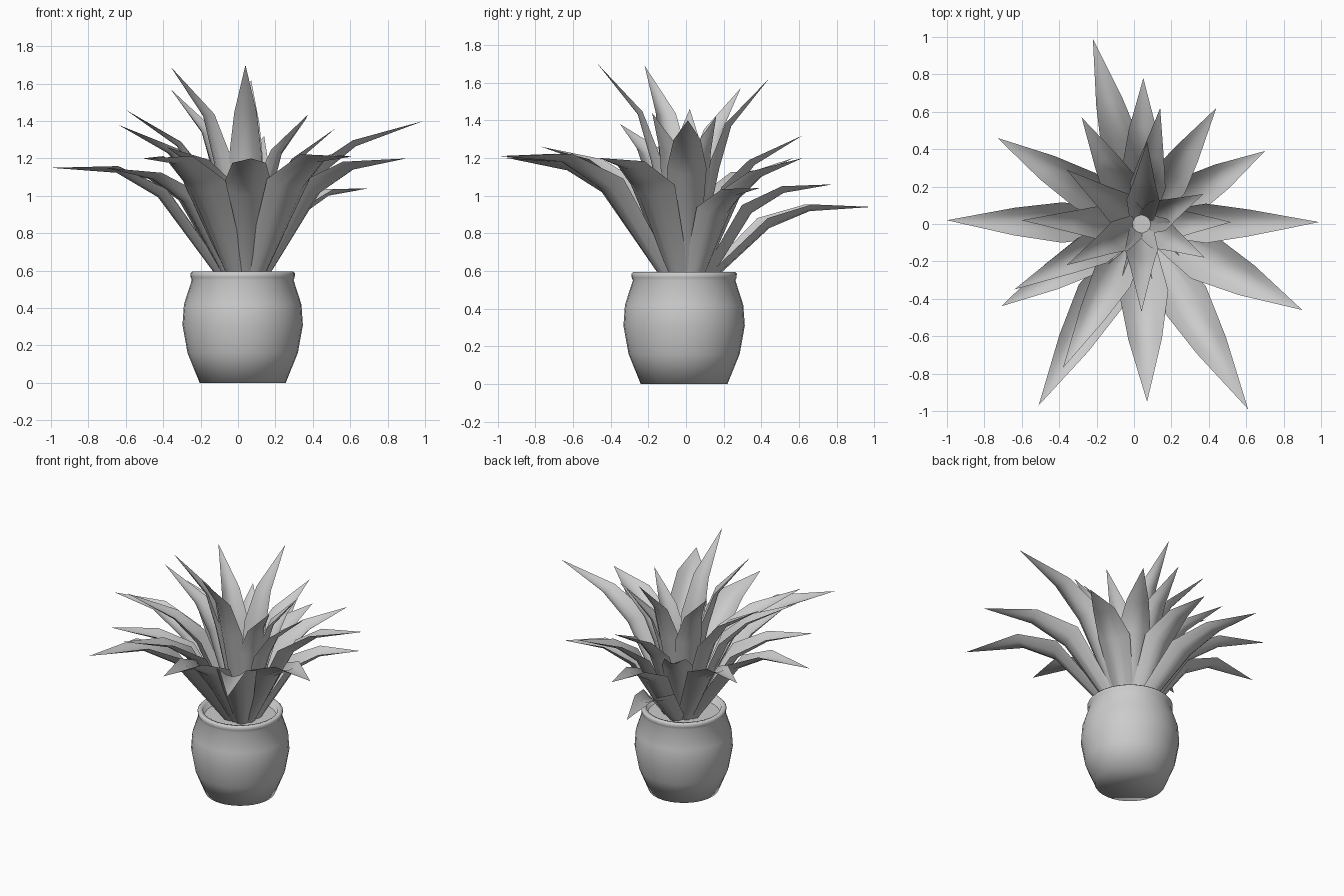
import bpy, bmesh, math
from mathutils import Vector

old = bpy.data.objects.get("Cube")
if old:
    bpy.data.objects.remove(old, do_unlink=True)

grey = bpy.data.materials.new("plain grey")
grey.use_nodes = True
grey.diffuse_color = (0.6, 0.6, 0.6, 1)
grey.node_tree.nodes["Principled BSDF"].inputs["Base Color"].default_value = (0.6, 0.6, 0.6, 1)

CENTRE = Vector((0.025, -0.01, 0))
HEART = Vector((0.04, 0.0, 0))


def finish(bm, name, angle):
    mesh = bpy.data.meshes.new(name)
    bm.to_mesh(mesh)
    bm.free()
    obj = bpy.data.objects.new(name, mesh)
    bpy.context.collection.objects.link(obj)
    mesh.materials.append(grey)
    bpy.ops.object.select_all(action="DESELECT")
    obj.select_set(True)
    bpy.context.view_layer.objects.active = obj
    bpy.ops.object.shade_smooth_by_angle(angle=math.radians(angle))
    return obj


def lathe(name, profile, sides=32):
    """Turn (radius, height) points around the pot axis, capping both ends."""
    bm = bmesh.new()
    rings = []
    for r, z in profile:
        rings.append([bm.verts.new(CENTRE + Vector((r * math.cos(a), r * math.sin(a), z)))
                      for a in (math.tau * i / sides for i in range(sides))])
    for low, high in zip(rings, rings[1:]):
        for i in range(sides):
            j = (i + 1) % sides
            bm.faces.new((low[i], low[j], high[j], high[i]))
    bm.faces.new(rings[0][::-1])
    bm.faces.new(rings[-1])
    return finish(bm, name, 85)


def leaf(name, tip, width):
    """Cupped pointed blade that rises from the soil and bends out to its tip."""
    tip = Vector(tip)
    flat = Vector((tip.x - HEART.x, tip.y - HEART.y, 0))
    reach, out = flat.length, flat.normalized()
    rise = tip.z - 0.54
    lean = min(reach / rise, 1.7)
    side = Vector((-out.y, out.x, 0))
    start = 0.005 + 0.06 * lean
    size = width * (0.72 + 0.28 * min(lean, 1.2))
    # Stations: part of reach, part of rise, half width, cup depth
    stations = [
        (start / reach, 0, 0.06, 0.05),
        (0.33 + 0.06 * lean, 0.50 + 0.16 * lean, 0.125 * size, 0.075 * size),
        (min(0.47 + 0.13 * lean, 0.66), min(0.76 + 0.08 * lean ** 2, 0.98),
         0.085 * size, 0.042 * size),
    ]
    path = [HEART + out * reach * u + Vector((0, 0, 0.54 + rise * v)) for u, v, w, c in stations]
    path.append(tip)
    bm = bmesh.new()
    rows = []
    for k, (u, v, w, cup) in enumerate(stations):
        along = (path[k + 1] - path[max(k - 1, 0)]).normalized()
        up = along.cross(side).normalized()
        if up.z < 0:
            up = -up
        rows.append([bm.verts.new(path[k] + side * w * t + up * cup * (t * t - 0.4))
                     for t in (-1, -0.5, 0, 0.5, 1)])
    point = bm.verts.new(tip)
    for low, high in zip(rows, rows[1:]):
        for i in range(4):
            bm.faces.new((low[i], high[i], high[i + 1], low[i + 1]))
    for i in range(4):
        bm.faces.new((rows[-1][i], point, rows[-1][i + 1]))
    bmesh.ops.recalc_face_normals(bm, faces=bm.faces)
    if sum(f.normal.z for f in bm.faces) < 0:
        bmesh.ops.reverse_faces(bm, faces=bm.faces)
    return finish(bm, name, 75)


# Pot: bulging wall, rolled rim, inner wall and soil surface
lathe("pot", [(0.23, 0), (0.295, 0.16), (0.322, 0.31), (0.314, 0.42), (0.272, 0.55),
              (0.278, 0.565), (0.28, 0.585), (0.27, 0.595), (0.245, 0.59), (0.235, 0.54)])
lathe("soil", [(0.236, 0.535), (0.236, 0.545)])

# Leaf groups: width factor and tips
groups = {
    "broad_leaf": (1.0, [(0.61, -0.99, 1.21), (-0.51, -0.97, 1.20), (0.90, -0.46, 1.20),
                         (0.07, -0.95, 1.20)]),
    "outer_leaf": (0.82, [(-0.22, 0.99, 0.94), (0.05, 0.78, 1.06), (0.70, 0.39, 1.04),
                          (-0.71, -0.44, 1.15), (-1.0, 0.02, 1.15), (-0.73, 0.46, 1.14)]),
    "middle_leaf": (0.82, [(0.44, 0.62, 1.20), (0.99, 0.01, 1.40), (-0.38, -0.77, 1.26),
                           (-0.64, -0.35, 1.38), (-0.60, 0.02, 1.46), (-0.28, 0.57, 1.20),
                           (0.14, 0.62, 1.32), (0.52, 0.01, 1.36)]),
    "inner_leaf": (0.85, [(-0.36, 0.29, 1.57), (-0.36, -0.22, 1.69), (0.38, -0.18, 1.44),
                          (0.37, 0.16, 1.42), (0.07, 0.44, 1.62), (0.04, -0.47, 1.70)]),
}
for group, (width, tips) in groups.items():
    for n, tip in enumerate(tips, 1):
        leaf(f"{group}_{n}", tip, width)
